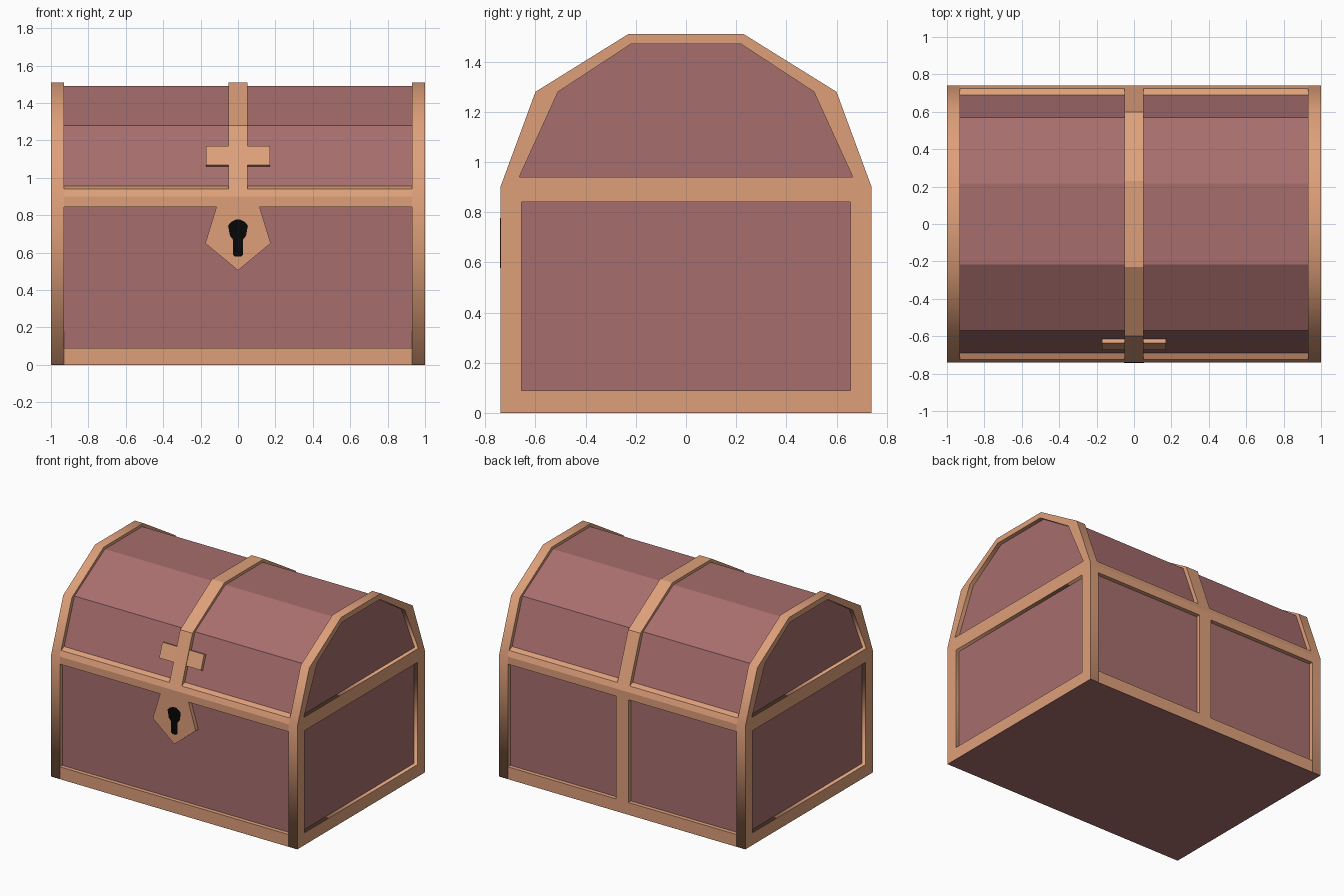
import bpy, bmesh
from mathutils import Matrix

if "Cube" in bpy.data.objects:
    bpy.data.objects.remove(bpy.data.objects["Cube"])


def material(name, color):
    m = bpy.data.materials.new(name)
    m.diffuse_color = color
    m.use_nodes = True
    m.node_tree.nodes["Principled BSDF"].inputs["Base Color"].default_value = m.diffuse_color
    return m


WOOD = material("wood_panel", (0.39, 0.155, 0.155, 1))
TRIM = material("trim", (0.73, 0.35, 0.195, 1))
BLACK = material("keyhole_black", (0.002, 0.002, 0.002, 1))


def link(name, mesh, mat):
    mesh.materials.clear()
    mesh.materials.append(mat)
    ob = bpy.data.objects.new(name, mesh)
    bpy.context.collection.objects.link(ob)
    return ob


def prism(name, pts, a, b, mat, axis="x"):
    """Extrude a profile from a to b: (y, z) points along x, or (x, z) points along y."""
    bm = bmesh.new()
    place = (lambda p, t: (t, p[0], p[1])) if axis == "x" else (lambda p, t: (p[0], t, p[1]))
    lo, hi = ([bm.verts.new(place(p, t)) for p in pts] for t in (a, b))
    bm.faces.new(lo)
    bm.faces.new(hi)
    for i in range(len(pts)):
        j = (i + 1) % len(pts)
        bm.faces.new((lo[i], lo[j], hi[j], hi[i]))
    bmesh.ops.recalc_face_normals(bm, faces=bm.faces)
    mesh = bpy.data.meshes.new(name)
    bm.to_mesh(mesh)
    bm.free()
    return link(name, mesh, mat)


def pierced_plate(name, loops, a, b, mat):
    """Flat (y, z) plate with holes, thick from x = a to x = b."""
    cu = bpy.data.curves.new(name, "CURVE")
    cu.dimensions, cu.fill_mode, cu.extrude = "2D", "BOTH", (b - a) / 2
    for pts in loops:
        s = cu.splines.new("POLY")
        s.points.add(len(pts) - 1)
        for q, p in zip(s.points, pts):
            q.co = (p[0], p[1], 0, 1)
        s.use_cyclic_u = True
    tmp = bpy.data.objects.new(name + "_curve", cu)
    mesh = bpy.data.meshes.new_from_object(tmp)
    bpy.data.objects.remove(tmp)
    mesh.transform(Matrix(((0, 0, 1, (a + b) / 2), (1, 0, 0, 0), (0, 1, 0, 0), (0, 0, 0, 1))))
    return link(name, mesh, mat)


def mirrored(half):
    """Complete a left-right symmetric outline from its positive half."""
    return half + [(-u, v) for u, v in reversed(half)]


BASE = 0.002
outer = mirrored([(0.74, BASE), (0.74, 0.90), (0.60, 1.28), (0.23, 1.51)])

# bottom board and recessed wooden core
prism("bottom_board", mirrored([(0.74, 0), (0.74, BASE)]), -1, 1, WOOD)
prism("wood_core", mirrored([(0.71, BASE), (0.71, 0.90), (0.69, 0.955), (0.57, 1.28), (0.217, 1.49)]),
      -0.97, 0.97, WOOD)

# end frames with a body opening and a lid opening
body_hole = mirrored([(0.655, 0.09), (0.655, 0.84)])
lid_hole = mirrored([(0.665, 0.94), (0.51, 1.28), (0.22, 1.47)])
for side, a, b in (("left", -1, -0.93), ("right", 0.93, 1)):
    pierced_plate(side + "_end_frame", [outer, body_hole, lid_hole], a, b, TRIM)

# front and back rails
for side, s in (("front", -1), ("back", 1)):
    prism(side + "_bottom_rail",
          [(s * y, z) for y, z in ((0.74, BASE), (0.74, 0.09), (0.71, 0.09), (0.71, BASE))],
          -0.93, 0.93, TRIM)
    prism(side + "_middle_rail",
          [(s * y, z) for y, z in ((0.74, 0.845), (0.74, 0.90), (0.725, 0.94), (0.69, 0.955),
                                   (0.705, 0.90), (0.71, 0.845))],
          -0.93, 0.93, TRIM)

# centre strap over the lid and down the back
strap_out = mirrored([(0.725, 0.94), (0.60, 1.28), (0.23, 1.51)])
strap_in = mirrored([(0.69, 0.954), (0.569, 1.279), (0.217, 1.489)])
prism("lid_strap", strap_out + strap_in[::-1], -0.05, 0.05, TRIM)
prism("back_strap", [(0.71, 0.09), (0.74, 0.09), (0.74, 0.845), (0.71, 0.845)], -0.05, 0.05, TRIM)

# clasp: cross bar, lock plate, keyhole
prism("clasp_bar", [(-0.635, 1.17), (-0.673, 1.068), (-0.643, 1.057), (-0.605, 1.159)],
      -0.17, 0.17, TRIM)
prism("lock_plate", [(0.115, 0.845), (0.175, 0.65), (0, 0.505), (-0.175, 0.65), (-0.115, 0.845)],
      -0.74, -0.71, TRIM, axis="y")
prism("keyhole", mirrored([(0.015, 0.578), (0.027, 0.59), (0.027, 0.67), (0.043, 0.69),
                           (0.053, 0.745), (0.035, 0.765), (0.012, 0.776)]),
      -0.742, -0.73, BLACK, axis="y")
